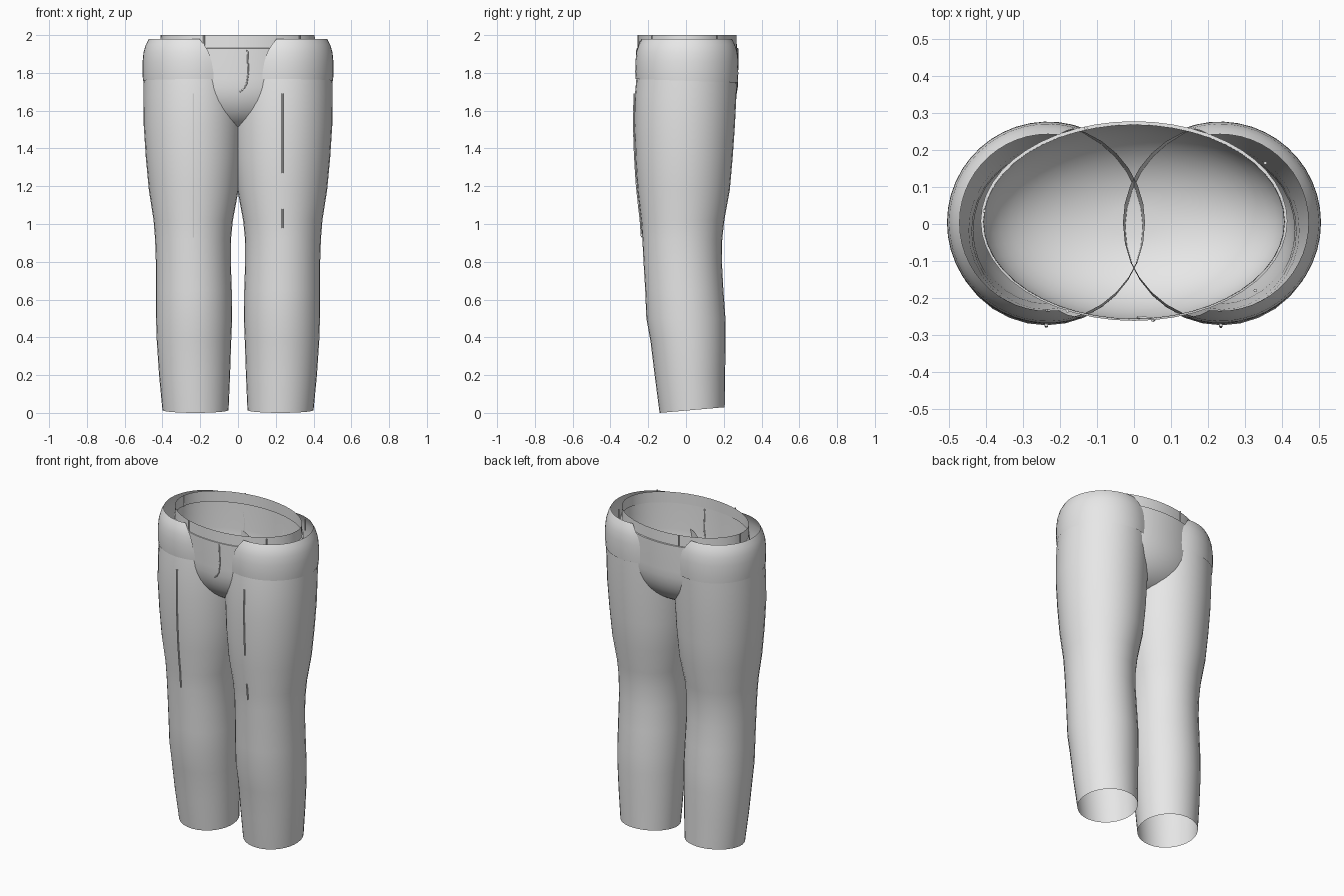
import bpy, math

if "Cube" in bpy.data.objects:
    bpy.data.objects.remove(bpy.data.objects["Cube"])

gray = bpy.data.materials.new("cloth gray")
gray.diffuse_color = (0.8, 0.8, 0.8, 1)
gray.use_nodes = True
gray.node_tree.nodes["Principled BSDF"].inputs["Base Color"].default_value = gray.diffuse_color


def finish(obj, angle=40):
    obj.data.materials.append(gray)
    bpy.ops.object.select_all(action='DESELECT')
    obj.select_set(True)
    bpy.context.view_layer.objects.active = obj
    bpy.ops.object.shade_smooth_by_angle(angle=math.radians(angle))


def loft(name, rings, closed=True, cap_bottom=False):
    """Skin a list of equal-length point rings, lowest first."""
    n = len(rings[0])
    verts = [p for r in rings for p in r]
    faces = []
    for i in range(len(rings) - 1):
        for j in range(n if closed else n - 1):
            k = (j + 1) % n
            a, b = i * n, (i + 1) * n
            faces.append((a + j, a + k, b + k, b + j))
    if cap_bottom:
        faces.append(tuple(reversed(range(n))))
    me = bpy.data.meshes.new(name)
    me.from_pydata(verts, [], faces)
    obj = bpy.data.objects.new(name, me)
    bpy.context.collection.objects.link(obj)
    finish(obj)
    return obj


def ellipse(cx, cy, rx, ry, z, tilt=0.0, n=32, half=math.pi):
    """Ring or arc around +x; tilt lifts the back and lowers the front."""
    count = n if half == math.pi else n + 1
    pts = []
    for j in range(count):
        a = -half + 2 * half * j / n
        pts.append((cx + rx * math.cos(a), cy + ry * math.sin(a), z + tilt * math.sin(a)))
    return pts


def mirror_x(pts):
    return [(-x, y, z) for x, y, z in reversed(pts)]


def thread(name, pts, r=0.005):
    """Thin raised seam along a path."""
    cu = bpy.data.curves.new(name, 'CURVE')
    cu.dimensions = '3D'
    cu.bevel_depth, cu.bevel_resolution, cu.use_fill_caps = r, 1, True
    sp = cu.splines.new('POLY')
    sp.points.add(len(pts) - 1)
    for p, co in zip(sp.points, pts):
        p.co = (*co, 1)
    obj = bpy.data.objects.new(name, cu)
    cu.materials.append(gray)
    bpy.context.collection.objects.link(obj)


# Leg sections: z, inner x, outer x, front y, back y, tilt
LEG = [(0.015, 0.05, 0.40, -0.14, 0.205, 0.015),
       (0.20, 0.042, 0.418, -0.165, 0.207, 0.008),
       (0.38, 0.036, 0.430, -0.188, 0.210, 0),
       (0.50, 0.031, 0.434, -0.210, 0.209, 0),
       (0.65, 0.033, 0.435, -0.216, 0.198, 0),
       (0.80, 0.038, 0.435, -0.225, 0.190, 0),
       (0.92, 0.037, 0.439, -0.231, 0.192, 0),
       (1.02, 0.027, 0.447, -0.238, 0.203, 0),
       (1.18, -0.003, 0.472, -0.257, 0.232, 0),
       (1.35, -0.018, 0.488, -0.268, 0.247, 0),
       (1.52, -0.025, 0.499, -0.274, 0.259, 0),
       (1.68, -0.029, 0.501, -0.271, 0.267, 0),
       (1.77, -0.030, 0.500, -0.262, 0.269, -0.008)]

# Hip band sections: z, radius, half-angle in degrees, tilt
HIP = [(1.758, 0.270, 113, -0.009), (1.80, 0.273, 112, -0.005), (1.86, 0.272, 110, 0),
       (1.91, 0.267, 107, 0), (1.95, 0.255, 102, 0), (1.98, 0.239, 97, 0)]

for side in ("right", "left"):
    flip = mirror_x if side == "left" else (lambda p: p)
    loft(side + "_leg", [flip(ellipse((a + b) / 2, (f + k) / 2, (b - a) / 2, (k - f) / 2, z, t))
                         for z, a, b, f, k, t in LEG])
    loft(side + "_hip", [flip(ellipse(0.233, 0.004, r, r, z, t, 28, math.radians(h)))
                         for z, r, h, t in HIP], closed=False)

# Pelvis bowl, open at the waist, with a slight step under the waistband
rings = []
for i in range(1, 13):
    a = i / 12 * math.pi / 2
    s, d = math.sin(a) ** (2 / 2.2), math.cos(a) ** (2 / 2.2)
    rings.append(ellipse(0, 0.008, 0.413 * s, 0.268 * s, 1.765 - 0.278 * d, n=48))
rings.append(ellipse(0, 0.008, 0.415, 0.270, 1.93, n=48))
rings.append(ellipse(0, 0.006, 0.408, 0.263, 1.931, n=48))
rings.append(ellipse(0, 0.006, 0.406, 0.262, 2.0, n=48))
loft("pelvis", rings, cap_bottom=True)


# Front creases, following the leg surface
def leg_front(z):
    for p, q in zip(LEG, LEG[1:]):
        if p[0] <= z <= q[0]:
            t = (z - p[0]) / (q[0] - p[0])
            return p[3] + t * (q[3] - p[3])


def crease(name, x, z0, z1):
    n = 8
    zs = [z0 + (z1 - z0) * i / n for i in range(n + 1)]
    thread(name, [(x, leg_front(z) - 0.003, z) for z in zs])


crease("left_crease", -0.237, 0.93, 1.69)
crease("right_crease_upper", 0.235, 1.27, 1.69)
crease("right_crease_lower", 0.235, 0.98, 1.08)

# Fly seam
thread("fly_seam", [(0.05, -0.261, 1.92), (0.055, -0.259, 1.80), (0.045, -0.256, 1.74),
                    (0.03, -0.254, 1.715), (0.01, -0.252, 1.70)], 0.004)

# Waistband loops
for i, (x, y) in enumerate([(-0.405, 0.035), (0.355, 0.165), (0.328, -0.18),
                            (-0.18, -0.235), (-0.13, 0.259)]):
    thread("waist_loop_%d" % (i + 1), [(x, y, 1.93), (x, y, 2.0)], 0.005)
